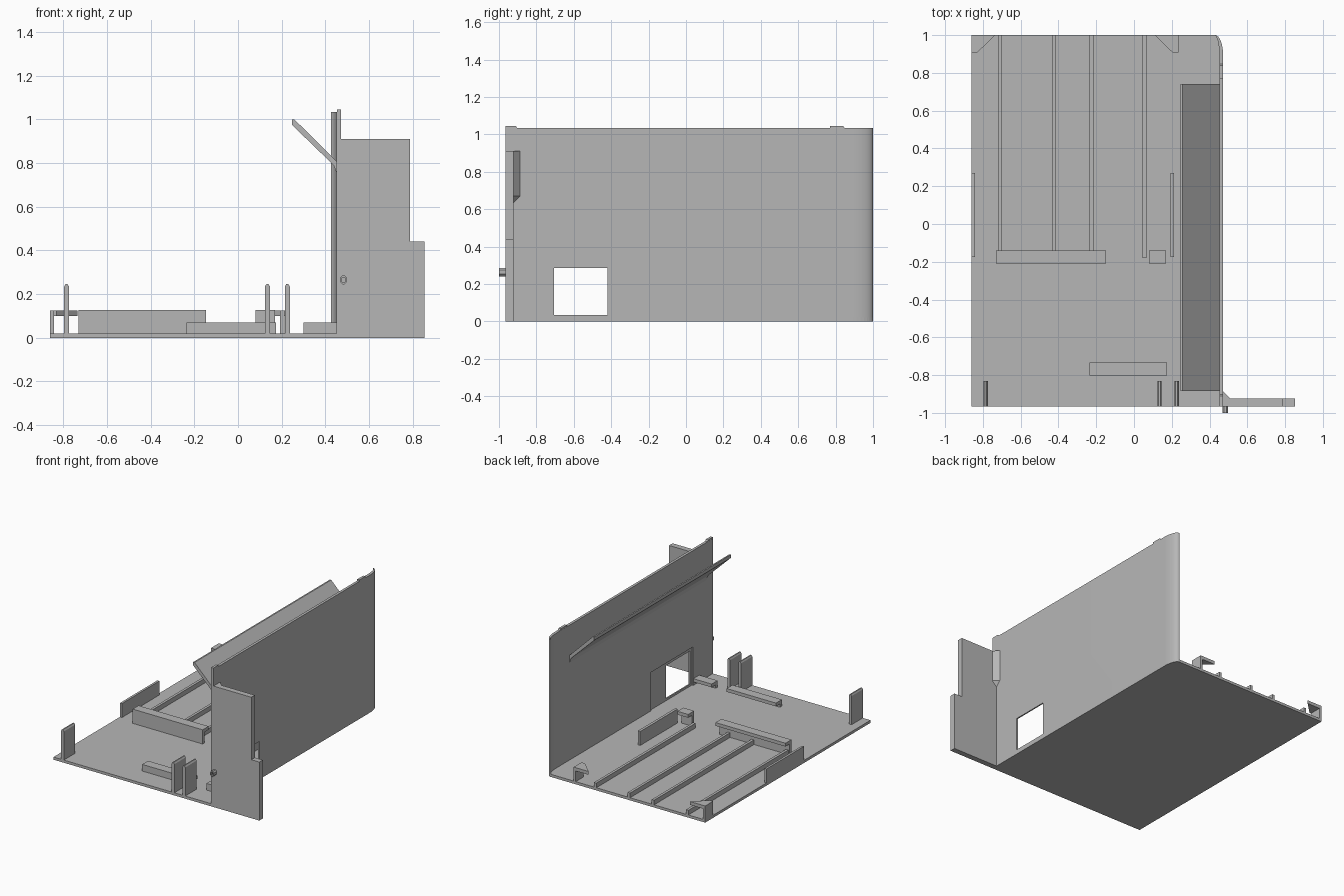
import bpy, bmesh, math

cube = bpy.data.objects.get("Cube")
if cube:
    bpy.data.objects.remove(cube, do_unlink=True)

GREY = (0.47, 0.47, 0.47, 1)
mat = bpy.data.materials.new("plain grey")
mat.use_nodes = True
mat.diffuse_color = GREY
mat.node_tree.nodes["Principled BSDF"].inputs["Base Color"].default_value = GREY


def prism(name, axis, pts, lo, hi):
    """Extrude a profile along an axis: x takes (y, z), y takes (x, z), z takes (x, y)."""
    place = {"x": lambda a, b, t: (t, a, b),
             "y": lambda a, b, t: (a, t, b),
             "z": lambda a, b, t: (a, b, t)}[axis]
    bm = bmesh.new()
    low = [bm.verts.new(place(a, b, lo)) for a, b in pts]
    high = [bm.verts.new(place(a, b, hi)) for a, b in pts]
    bm.faces.new(low)
    bm.faces.new(high)
    n = len(pts)
    for i in range(n):
        j = (i + 1) % n
        bm.faces.new((low[i], low[j], high[j], high[i]))
    bmesh.ops.recalc_face_normals(bm, faces=bm.faces)
    mesh = bpy.data.meshes.new(name)
    bm.to_mesh(mesh)
    bm.free()
    mesh.materials.append(mat)
    obj = bpy.data.objects.new(name, mesh)
    bpy.context.collection.objects.link(obj)
    return obj


def box(name, x, y, z):
    return prism(name, "z", [(x[0], y[0]), (x[1], y[0]), (x[1], y[1]), (x[0], y[1])], *z)


def select(obj):
    bpy.ops.object.select_all(action="DESELECT")
    obj.select_set(True)
    bpy.context.view_layer.objects.active = obj


def cut(obj, cutter):
    cutter.hide_render = True
    mod = obj.modifiers.new("cut", "BOOLEAN")
    mod.operation, mod.solver, mod.object = "DIFFERENCE", "EXACT", cutter
    select(obj)
    bpy.ops.object.modifier_apply(modifier=mod.name)
    bpy.data.objects.remove(cutter, do_unlink=True)


FRONT, BACK, LEFT, TOP = -0.965, 1.0, -0.86, 0.02


def corner(x, rx, ry):
    """Rounded rear corner, ending on the back edge."""
    steps = 8
    return [(x - rx + rx * math.cos(i * math.pi / 2 / steps),
             BACK - ry + ry * math.sin(i * math.pi / 2 / steps)) for i in range(steps + 1)]


# Floor and tall side wall share the rounded rear corner
outer = corner(0.472, 0.042, 0.11)
inner = corner(0.452, 0.027, 0.11)
prism("floor", "z", [(LEFT, FRONT), (0.472, FRONT)] + outer + [(LEFT, BACK)], 0, TOP)
wall = prism("side_wall", "z",
             [(0.452, FRONT), (0.472, FRONT)] + outer + inner[::-1], 0.001, 1.035)

# Window opening with a shallow recess on the inside
cut(wall, box("window_cutter", (0.3, 0.6), (-0.705, -0.42), (0.035, 0.285)))
cut(wall, box("recess_cutter", (0.3, 0.462), (-0.73, -0.23), (0.015, 0.31)))
select(wall)
bpy.ops.object.shade_smooth_by_angle(angle=math.radians(30))

# Small tabs on the wall top
for name, a, b in (("front_tab", FRONT, -0.9), ("rear_tab", 0.77, 0.85)):
    prism(name, "x", [(a, 1.03), (b, 1.03), (b - 0.01, 1.046), (a, 1.046)], 0.453, 0.472)

# Sloping shelf inside the wall
prism("sloping_shelf", "y",
      [(0.455, 0.745), (0.455, 0.805), (0.258, 1.0), (0.247, 1.0),
       (0.247, 0.975), (0.438, 0.79)], -0.885, 0.74)

# Stepped front flange
prism("front_flange", "y",
      [(0.452, 0), (0.853, 0), (0.853, 0.44), (0.787, 0.44), (0.787, 0.91), (0.452, 0.91)],
      FRONT, -0.923)

# Gusset between flange and wall, pointed at its lower end
gusset = prism("flange_gusset", "z", [(0.47, -0.924), (0.51, -0.924), (0.47, -0.885)], 0.67, 0.91)
gusset.data.vertices[0].co.z = 0.63

# Hollow locating peg on the flange
peg = prism("locating_peg", "y",
            [(0.468, 0.255), (0.483, 0.24), (0.498, 0.255), (0.498, 0.275),
             (0.49, 0.285), (0.476, 0.285), (0.468, 0.275)], -1.0, -0.96)
cut(peg, box("peg_cutter", (0.476, 0.49), (-1.1, -0.97), (0.256, 0.276)))

# Long floor ribs
for i, (x, y) in enumerate(((-0.72, -0.19), (-0.435, -0.19), (-0.235, -0.19), (0.046, -0.18))):
    box(f"floor_rib_{i + 1}", (x, x + 0.02), (y, BACK), (0.01, 0.055))


# Hooked retaining bars with a lip facing the back
def hook(name, x0, x1, y, h):
    prism(name, "x", [(y, 0.01), (y, h), (y + 0.07, h), (y + 0.07, h - 0.025),
                      (y + 0.022, h - 0.025), (y + 0.022, 0.01)], x0, x1)


hook("long_hook_bar", -0.73, -0.147, -0.21, 0.127)
hook("short_hook_bar", 0.08, 0.17, -0.21, 0.127)
hook("front_hook_bar", -0.235, 0.175, -0.803, 0.07)
hook("wall_hook_bar", 0.3, 0.455, -0.803, 0.07)

# Upright tongues on the front edge
for i, x in enumerate((-0.796, 0.124, 0.215)):
    prism(f"front_tongue_{i + 1}", "y",
          [(x, 0.01), (x + 0.022, 0.01), (x + 0.022, 0.235),
           (x + 0.015, 0.246), (x + 0.006, 0.246), (x, 0.235)], FRONT, -0.83)

# Low guide rails
box("outer_guide", (LEFT, -0.843), (-0.175, 0.27), (0.01, 0.125))
box("inner_guide", (0.192, 0.212), (-0.175, 0.27), (0.01, 0.125))

# Rear corner clips: an angled top plate on a leg
for name, edge, s in (("outer", LEFT, 1), ("inner", 0.235, -1)):
    leg = edge + s * 0.017
    prism(f"{name}_clip_top", "z",
          [(edge, 0.907), (edge + s * 0.03, 0.907), (edge + s * 0.125, BACK), (edge, BACK)],
          0.1, 0.125)
    box(f"{name}_clip_leg", sorted((edge, leg)), (0.907, BACK), (0.01, 0.11))
